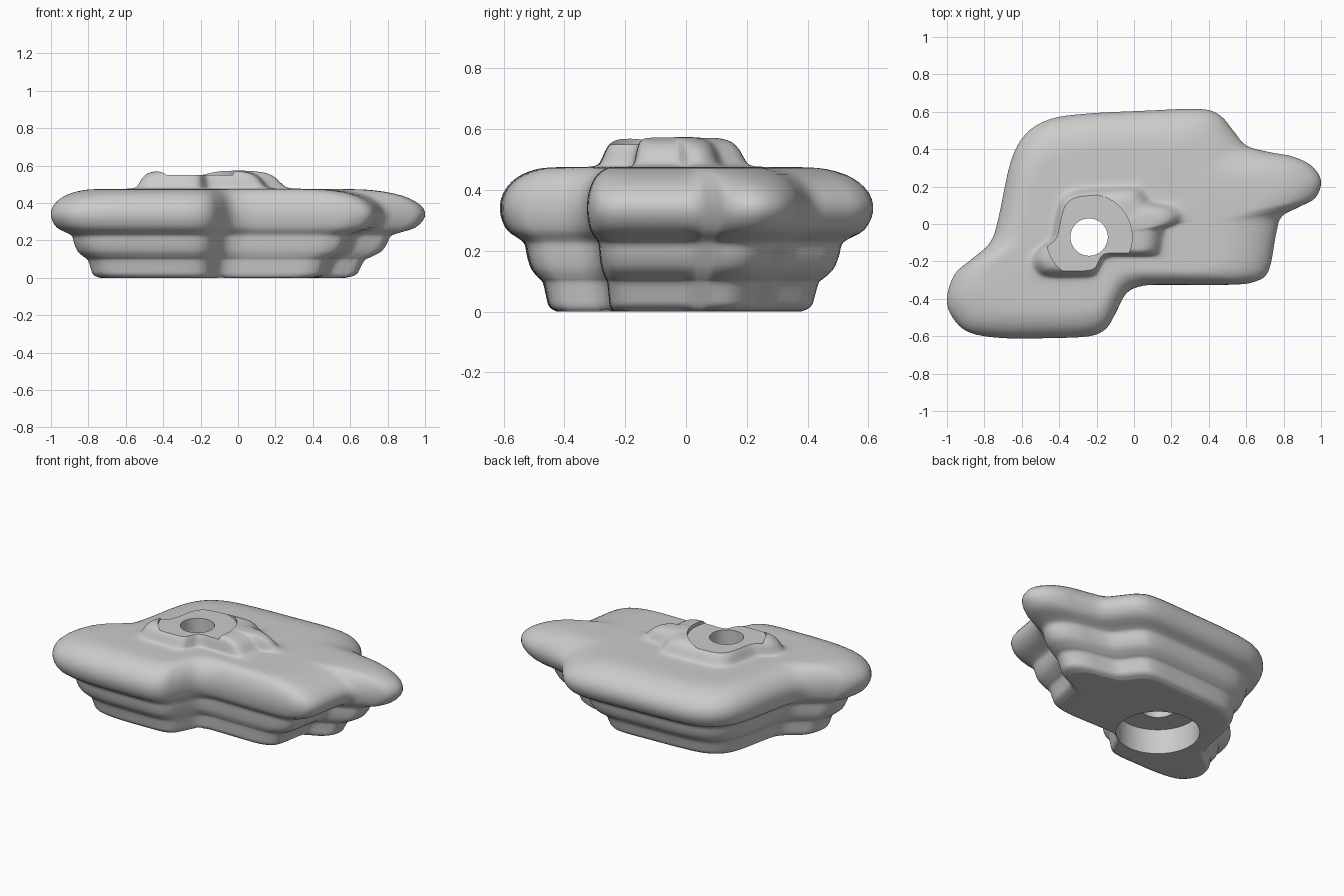
import bpy, bmesh
from math import pi
from mathutils import Vector

if "Cube" in bpy.data.objects:
    bpy.data.objects.remove(bpy.data.objects["Cube"], do_unlink=True)

HUB = Vector((-0.24, -0.07))  # hole axis; every tier scales about it

# Plan outline of the widest tier
OUTLINE = [(-1, -.4), (-.96, -.27), (-.87, -.19), (-.77, -.1), (-.725, .03), (-.66, .33),
           (-.58, .48), (-.45, .56), (-.25, .59), (.05, .605), (.35, .615), (.46, .58),
           (.53, .5), (.6, .42), (.72, .385), (.85, .36), (.95, .31), (1, .23),
           (.97, .14), (.88, .09), (.79, .04), (.76, -.05), (.72, -.25), (.64, -.31),
           (.5, -.325), (.2, -.325), (.05, -.33), (-.04, -.37), (-.1, -.48),
           (-.15, -.56), (-.24, -.6), (-.45, -.61), (-.7, -.61), (-.88, -.58), (-.97, -.5)]

# Tier profile: (scale of the outline, height)
PROFILE = [(.1, 0), (.6, 0), (.67, .004), (.705, .02), (.72, .05), (.74, .095), (.765, .11),
           (.81, .14), (.835, .18), (.85, .22), (.88, .238), (.96, .27), (1, .33),
           (.98, .39), (.9, .44), (.78, .468), (.65, .475), (.48, .476), (.42, .48),
           (.395, .49), (.375, .512), (.355, .535), (.32, .558), (.26, .57), (.15, .576), (.05, .577)]


def smooth_path(points, steps, closed):
    """Catmull-Rom curve through the points."""
    pts = [Vector(p) for p in points]
    n = len(pts)
    pick = (lambda i: pts[i % n]) if closed else (lambda i: pts[max(0, min(n - 1, i))])
    out = []
    for i in range(n if closed else n - 1):
        a, b, c, d = (pick(i + k) for k in (-1, 0, 1, 2))
        for s in range(steps):
            t = s / steps
            out.append(b + (c - a) * t / 2 + (a - b * 2.5 + c * 2 - d / 2) * t * t
                       + (b * 1.5 - a / 2 - c * 1.5 + d / 2) * t ** 3)
    return out if closed else out + [pts[-1]]


def make_tiers():
    """Loft the outline up the profile."""
    bm = bmesh.new()
    plan = smooth_path(OUTLINE, 4, True)
    rings = []
    for scale, z in smooth_path(PROFILE, 3, False):
        rings.append([bm.verts.new((*(HUB + (p - HUB) * scale), max(z, 0))) for p in plan])
    n = len(plan)
    for low, high in zip(rings, rings[1:]):
        for i in range(n):
            j = (i + 1) % n
            bm.faces.new((low[i], low[j], high[j], high[i]))
    bm.faces.new(rings[0])
    bm.faces.new(rings[-1])
    bmesh.ops.recalc_face_normals(bm, faces=bm.faces)
    mesh = bpy.data.meshes.new("tiered_body")
    bm.to_mesh(mesh)
    bm.free()
    obj = bpy.data.objects.new("tiered_body", mesh)
    bpy.context.collection.objects.link(obj)
    return obj


def bore(target, radius, bottom, top):
    """Cut an upright round hole on the hub axis."""
    bpy.ops.mesh.primitive_cylinder_add(vertices=64, radius=radius, depth=top - bottom,
                                        location=(*HUB, (top + bottom) / 2))
    cutter = bpy.context.object
    cutter.hide_render = True
    mod = target.modifiers.new("bore", "BOOLEAN")
    mod.operation, mod.solver, mod.object = "DIFFERENCE", "EXACT", cutter
    bpy.ops.object.select_all(action="DESELECT")
    target.select_set(True)
    bpy.context.view_layer.objects.active = target
    bpy.ops.object.modifier_apply(modifier=mod.name)
    bpy.data.objects.remove(cutter, do_unlink=True)


body = make_tiers()
bore(body, .23, .55, .8)   # washer seat
bore(body, .1, -.1, .9)    # through hole
bore(body, .245, -.2, .16)  # wide recess underneath

grey = bpy.data.materials.new("plain_grey")
grey.use_nodes = True
colour = (.6, .6, .6, 1)
grey.diffuse_color = colour
grey.node_tree.nodes["Principled BSDF"].inputs["Base Color"].default_value = colour
body.data.materials.clear()
body.data.materials.append(grey)

bpy.ops.object.select_all(action="DESELECT")
body.select_set(True)
bpy.context.view_layer.objects.active = body
bpy.ops.object.shade_smooth_by_angle(angle=pi / 4.5)
